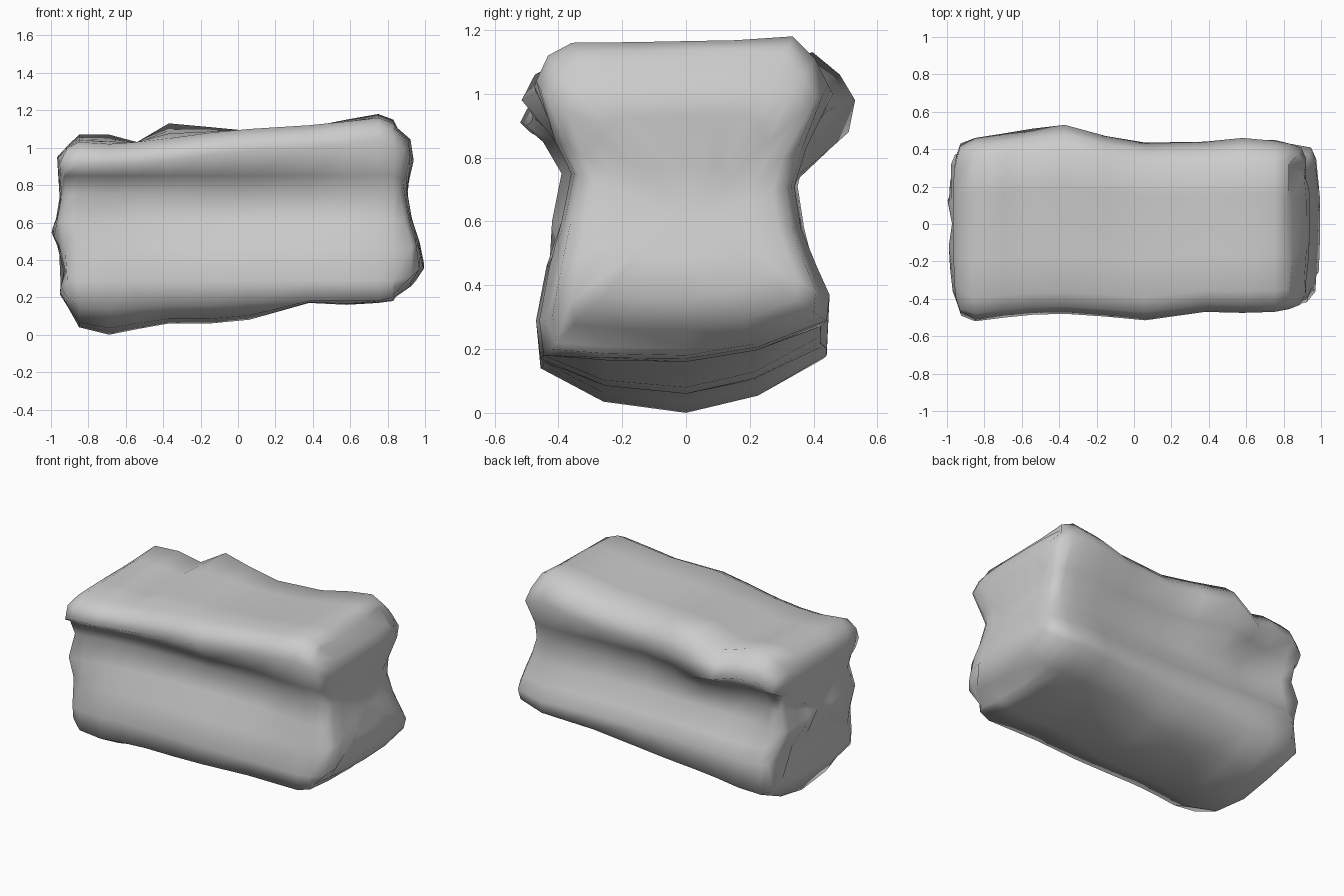
import bpy, bmesh

if "Cube" in bpy.data.objects:
    bpy.data.objects.remove(bpy.data.objects["Cube"])

# Sections along x: lip front/back y, top front/back z, waist front/back y,
# lower bulge front/back y, bottom front/mid/back z
SECTIONS = [
    (-.94, -.49, .43, .99, 1.01, -.39, .35, -.43, .41, .20, .15, .20),
    (-.85, -.52, .46, 1.02, 1.07, -.39, .34, -.46, .44, .15, .04, .17),
    (-.69, -.50, .485, 1.01, 1.07, -.36, .31, -.47, .45, .14, .00, .18),
    (-.54, -.485, .51, 1.02, 1.03, -.34, .30, -.46, .45, .15, .03, .20),
    (-.37, -.48, .53, 1.04, 1.13, -.33, .30, -.46, .44, .16, .06, .21),
    (-.15, -.495, .47, 1.07, 1.11, -.32, .30, -.46, .43, .16, .06, .22),
    (.06, -.515, .435, 1.09, 1.09, -.32, .30, -.47, .43, .17, .08, .24),
    (.38, -.47, .44, 1.11, 1.11, -.32, .31, -.46, .43, .18, .17, .27),
    (.58, -.475, .46, 1.13, 1.15, -.34, .33, -.46, .44, .18, .16, .28),
    (.75, -.47, .445, 1.15, 1.18, -.36, .34, -.46, .45, .18, .17, .29),
    (.83, -.455, .43, 1.12, 1.15, -.35, .33, -.44, .43, .20, .18, .30),
]
# End outlines: (z, x)
RIGHT = [(.18, .84), (.31, .98), (.37, 1.0), (.5, .97), (.65, .92),
         (.8, .90), (.96, .95), (1.06, .92), (1.18, .80)]
LEFT = [(.04, -.83), (.16, -.94), (.25, -.96), (.38, -.92), (.55, -1.0),
        (.68, -.95), (.97, -.97), (1.07, -.88)]


def outline(points, z):
    if z <= points[0][0]:
        return points[0][1]
    for (z0, x0), (z1, x1) in zip(points, points[1:]):
        if z <= z1:
            return x0 + (x1 - x0) * (z - z0) / (z1 - z0)
    return points[-1][1]


def ring(s):
    x, yf, yb, tf, tb, wf, wb, lf, lb, bf, bm_, bb = s
    t = max(0, 1 - abs(x + .4) / .35)       # thicker back lip near its peak
    side_b = [(yb * .75, tb), (yb * .91, tb - .07), (yb, tb - .15),
              (wb + (yb - wb) * (.35 + .35 * t), .83), (wb + .03 * t, .71),
              (wb + .02, .58), (lb * .91, .46), (lb, .37), (lb * .98, bb)]
    side_f = [(yf * .76, tf + .01), (yf * .92, tf - .03), (yf, tf - .11),
              (wf + (yf - wf) * .45, .85), (wf, .75), (wf - .03, .60),
              (lf * .93, .46), (lf, .29), (lf * .97, bf)]
    top = [(yf * .35, tf * .6 + tb * .4), (yb * .35, tf * .4 + tb * .6)]
    low = [(lb * .5, bm_ * .7 + bb * .3), (0, bm_), (lf * .55, bm_ * .75 + bf * .25)]
    return [(x, y, z) for y, z in top + side_b + low + side_f[::-1]]


def end_ring(base, points, scale, inset, curve):
    out = []
    for _, y, z in base:
        y, z = y * scale, .62 + (z - .62) * scale
        sign = 1 if points is RIGHT else -1
        out.append((outline(points, z) - sign * (inset + curve * y * y), y, z))
    return out


rings = [ring(s) for s in SECTIONS]
left, right = rings[0], rings[-1]
rings[0] = end_ring(left, LEFT, 1.0, .02, .08)
for k in (.86, .6, .3):
    rings.insert(0, end_ring(left, LEFT, k, 0, .08))
for k, d in ((.95, .02), (.82, 0), (.6, 0), (.3, 0)):
    rings.append(end_ring(right, RIGHT, k, d, .18))

# Rock body: lofted sections closed at both ends
bm = bmesh.new()
loops = [[bm.verts.new(p) for p in r] for r in rings]
n = len(loops[0])
for a, b in zip(loops, loops[1:]):
    for i in range(n):
        j = (i + 1) % n
        bm.faces.new((a[i], a[j], b[j], b[i]))
for loop, pts in ((loops[0], LEFT), (loops[-1], RIGHT)):
    c = bm.verts.new((outline(pts, .62), 0, .62))
    for i in range(n):
        bm.faces.new((loop[i], loop[(i + 1) % n], c))
bmesh.ops.recalc_face_normals(bm, faces=bm.faces)
for f in bm.faces:
    f.smooth = True
mesh = bpy.data.meshes.new("rock_block")
bm.to_mesh(mesh)
bm.free()
rock = bpy.data.objects.new("rock_block", mesh)
bpy.context.collection.objects.link(rock)
